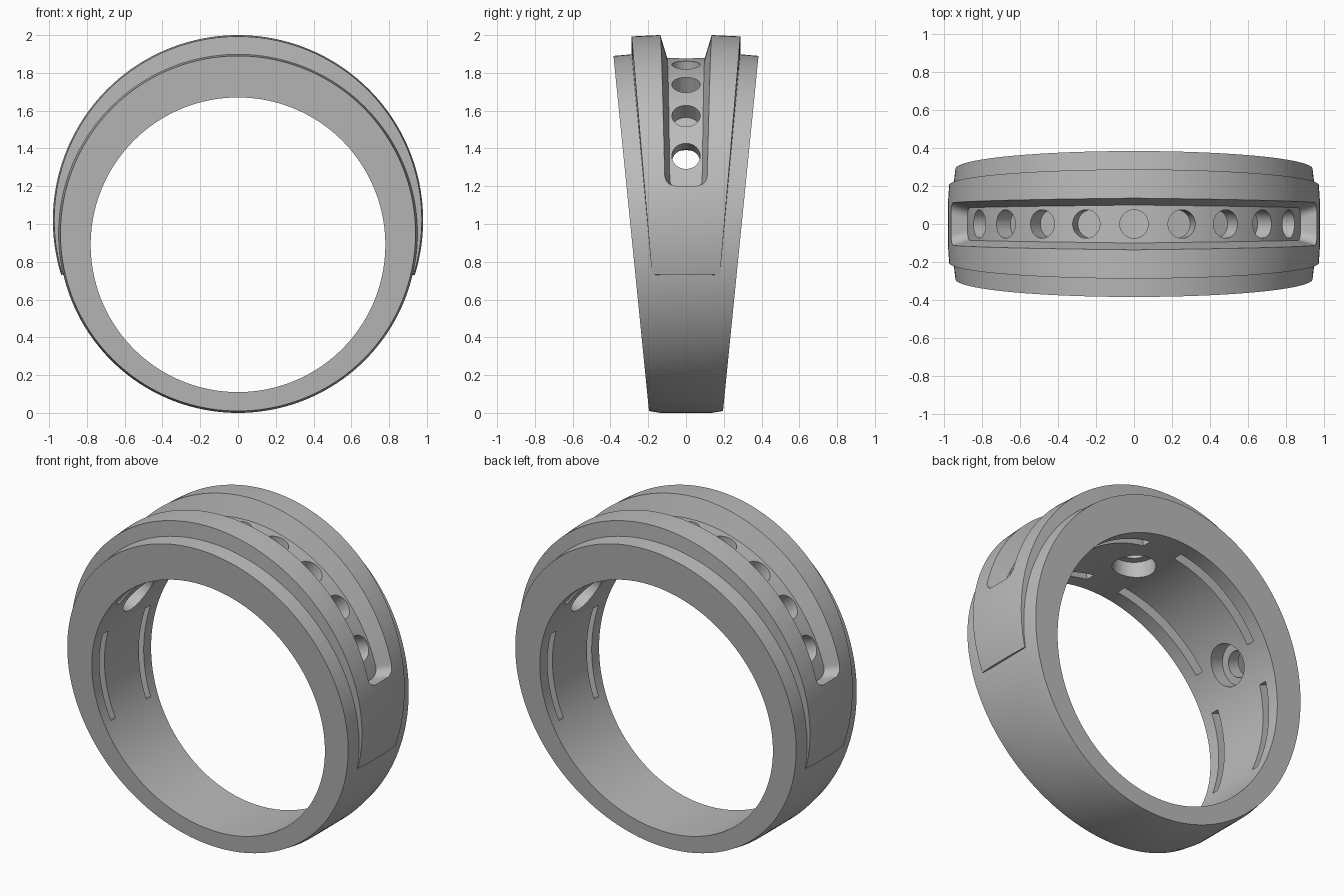
import bpy, bmesh
from math import sin, cos, radians, sqrt, pi
from mathutils import Matrix, Vector

cube = bpy.data.objects.get("Cube")
if cube:
    bpy.data.objects.remove(cube, do_unlink=True)

metal = bpy.data.materials.new("grey_metal")
metal.use_nodes = True
GREY = (0.5, 0.5, 0.5, 1)
metal.diffuse_color = GREY
metal.node_tree.nodes["Principled BSDF"].inputs["Base Color"].default_value = GREY

HOLE_Z, HOLE_R = 0.89, 0.78      # finger opening
FLOOR_Z, FLOOR_R = 0.98, 0.90    # channel floor


def body_half(z):
    return 0.195 + 0.10 * z


def band_half(z):
    return 0.18 + 0.085 * (z - 0.73)


def polar(cz, r, a, y=0.0):
    return Vector((r * sin(a), y, cz + r * cos(a)))


def finish(bm, name):
    bmesh.ops.recalc_face_normals(bm, faces=bm.faces)
    mesh = bpy.data.meshes.new(name)
    bm.to_mesh(mesh)
    bm.free()
    mesh.materials.append(metal)
    obj = bpy.data.objects.new(name, mesh)
    bpy.context.collection.objects.link(obj)
    return obj


def sweep(name, angles, section, closed=False):
    """Skin the cross-sections standing at each angle."""
    bm = bmesh.new()
    rows = [[bm.verts.new(p) for p in section(a)] for a in angles]
    n = len(rows[0])
    pairs = list(zip(rows, rows[1:]))
    if closed:
        pairs.append((rows[-1], rows[0]))
    else:
        bm.faces.new(rows[0])
        bm.faces.new(rows[-1])
    for r, s in pairs:
        for i in range(n):
            j = (i + 1) % n
            bm.faces.new((r[i], r[j], s[j], s[i]))
    return finish(bm, name)


def rod(name, angle, radius, start, end):
    """Cylinder pointing outward from the channel centre."""
    bm = bmesh.new()
    mat = (Matrix.Translation(polar(FLOOR_Z, (start + end) / 2, angle))
           @ Matrix.Rotation(angle, 4, 'Y'))
    bmesh.ops.create_cone(bm, cap_ends=True, segments=40, radius1=radius,
                          radius2=radius, depth=end - start, matrix=mat)
    return finish(bm, name)


def combine(target, tool, operation):
    mod = target.modifiers.new("combine", 'BOOLEAN')
    mod.operation, mod.object, mod.solver = operation, tool, 'EXACT'
    bpy.context.view_layer.objects.active = target
    bpy.ops.object.modifier_apply(modifier=mod.name)
    bpy.data.objects.remove(tool, do_unlink=True)


def spread(limit, steps):
    return [limit * (2 * i / steps - 1) for i in range(steps + 1)]


# Tapered ring body with a slightly crowned outside
def body_section(a):
    edge, inner = polar(0.95, 0.94, a), polar(HOLE_Z, HOLE_R, a)
    w, v = body_half(edge.z), body_half(inner.z)
    return [edge + Vector((0, -w, 0)), polar(0.95, 0.95, a, -w * 0.7),
            polar(0.95, 0.95, a, w * 0.7), edge + Vector((0, w, 0)),
            inner + Vector((0, v, 0)), inner + Vector((0, -v, 0))]


ring = sweep("ring_body", [2 * pi * i / 160 for i in range(160)], body_section, True)


# Raised band over the upper part
def band_section(a):
    edge, inner = polar(1.02, 0.973, a), polar(FLOOR_Z, 0.87, a)
    w = band_half(edge.z)
    return [edge + Vector((0, -w, 0)), polar(1.02, 0.98, a, -w * 0.5),
            polar(1.02, 0.98, a, w * 0.5), edge + Vector((0, w, 0)),
            inner + Vector((0, w, 0)), inner + Vector((0, -w, 0))]


combine(ring, sweep("raised_band", spread(radians(107.2), 96), band_section), 'UNION')

# Stone channel with rounded ends and sloping walls
END = radians(77)


def channel_section(a):
    d, corner = (END - abs(a)) * 0.95, 0.055
    pinch = 0.0
    if d < corner:
        pinch = corner - sqrt(max(0, corner ** 2 - (corner - d) ** 2))
    low = 0.10 - 0.015 * abs(a) / END - pinch
    high = low + 0.06
    return [polar(FLOOR_Z, FLOOR_R, a, -low), polar(FLOOR_Z, FLOOR_R, a, low),
            polar(FLOOR_Z, 1.1, a, high), polar(FLOOR_Z, 1.1, a, -high)]


channel_angles = [END * sin(pi * (i / 96 - 0.5)) for i in range(97)]
combine(ring, sweep("channel_cutter", channel_angles, channel_section), 'DIFFERENCE')

# Row of stone seats: the middle and end ones pass through and widen inside
for k in range(-4, 5):
    angle = radians(16.25 * k)
    through = k in (-4, 0, 4)
    combine(ring, rod("seat_cutter", angle, 0.075, 0.6 if through else 0.8, 1.1), 'DIFFERENCE')
    if through:
        depth = 0.82 if k else 0.78
        combine(ring, rod("inner_seat_cutter", angle, 0.12, 0.55, depth), 'DIFFERENCE')

# Paired relief slots around the inside
for first, last in ((8, 56), (73, 113)):
    for sx in (-1, 1):
        for sy in (-1, 1):
            def slot_section(a):
                s = sy * body_half(polar(HOLE_Z, HOLE_R, a).z) / body_half(1.67)
                return [polar(HOLE_Z, 0.74, a, 0.21 * s), polar(HOLE_Z, 0.74, a, 0.27 * s),
                        polar(HOLE_Z, 0.86, a, 0.27 * s), polar(HOLE_Z, 0.86, a, 0.21 * s)]

            steps = [sx * radians(first + (last - first) * i / 20) for i in range(21)]
            combine(ring, sweep("slot_cutter", steps, slot_section), 'DIFFERENCE')

# Smooth curves, sharp edges
bpy.ops.object.select_all(action='DESELECT')
ring.select_set(True)
bpy.context.view_layer.objects.active = ring
bpy.ops.object.shade_smooth_by_angle(angle=radians(25))
